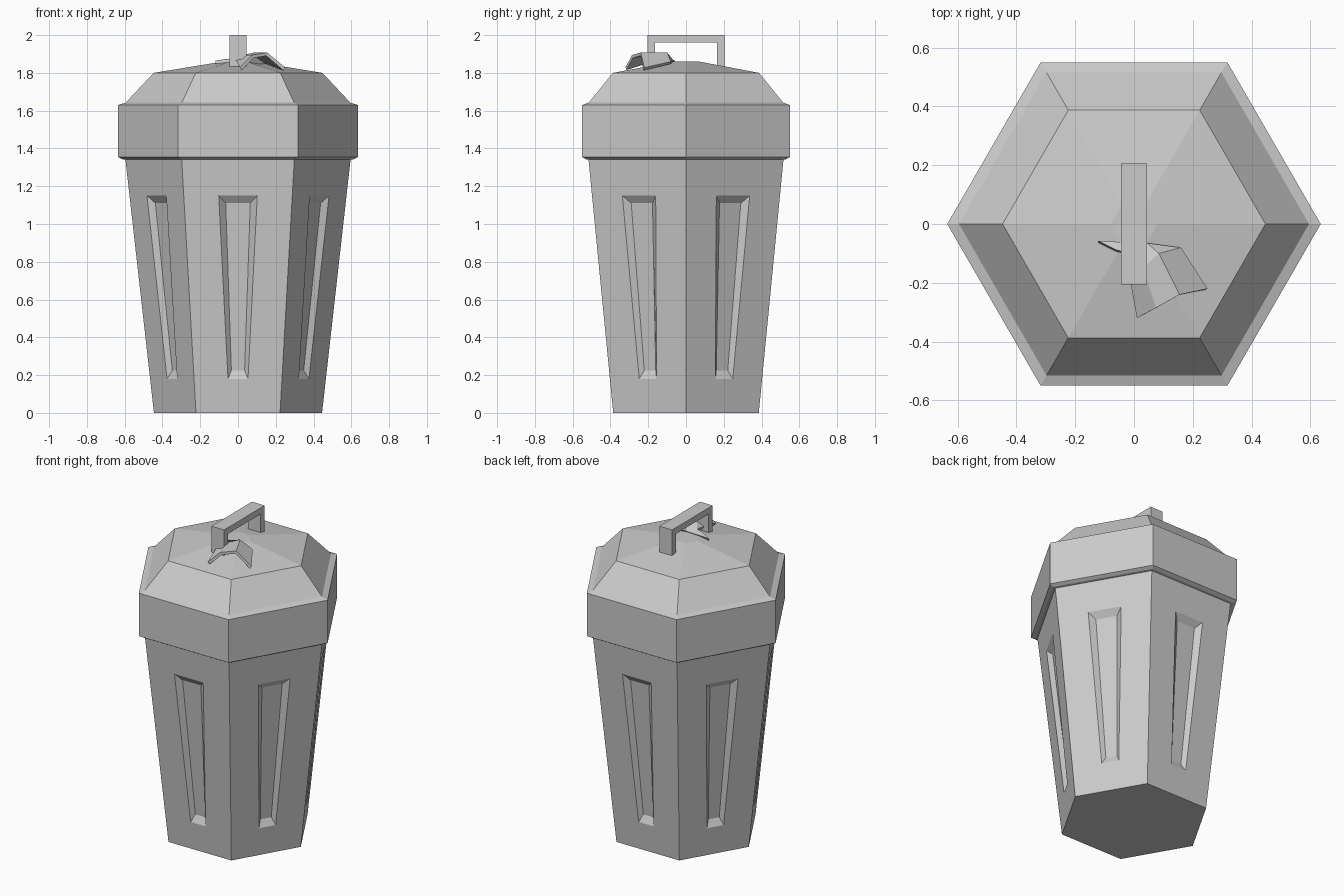
import bpy, bmesh, math
from mathutils import Vector

if "Cube" in bpy.data.objects:
    bpy.data.objects.remove(bpy.data.objects["Cube"])

grey = bpy.data.materials.new("grey metal")
grey.diffuse_color = (0.6, 0.6, 0.6, 1)
grey.use_nodes = True
grey.node_tree.nodes["Principled BSDF"].inputs["Base Color"].default_value = grey.diffuse_color


def make(name, verts, faces):
    me = bpy.data.meshes.new(name)
    me.from_pydata(verts, [], faces)
    bm = bmesh.new()
    bm.from_mesh(me)
    bmesh.ops.remove_doubles(bm, verts=bm.verts, dist=0.0005)
    bmesh.ops.recalc_face_normals(bm, faces=bm.faces)
    bm.to_mesh(me)
    bm.free()
    me.materials.append(grey)
    ob = bpy.data.objects.new(name, me)
    bpy.context.collection.objects.link(ob)
    return ob


def hex_ring(r, z):
    return [(r * math.cos(k * math.pi / 3), r * math.sin(k * math.pi / 3), z) for k in range(6)]


# tapered six-sided body with a sunken panel on each side
R0, R1, H = 0.445, 0.597, 1.35


def radius(z):
    return R0 + (R1 - R0) * z / H


verts, faces = [], []
for k in range(6):
    a = math.pi / 6 + k * math.pi / 3
    out = Vector((math.cos(a), math.sin(a), 0))
    side = Vector((-math.sin(a), math.cos(a), 0))
    base = len(verts)
    # each loop: half width and height at bottom and top, then depth
    for wb, zb, wt, zt, depth in ((R0 / 2, 0, R1 / 2, H, 0),
                                  (0.053, 0.18, 0.102, 1.15, 0),
                                  (0.035, 0.225, 0.065, 1.11, 0.026)):
        for u, z in ((-wb, zb), (wb, zb), (wt, zt), (-wt, zt)):
            p = out * (radius(z) * math.cos(math.pi / 6) - depth) + side * u
            verts.append((p.x, p.y, z))
    for l in (0, 4):
        for i in range(4):
            j = (i + 1) % 4
            faces.append([base + l + i, base + l + j, base + l + 4 + j, base + l + 4 + i])
    faces.append([base + 8 + i for i in range(4)])
faces.append([k * 12 for k in range(6)])
faces.append([k * 12 + 3 for k in range(6)])
make("bin_body", verts, faces)

# stepped hexagonal lid
profile = [(0.595, 1.34), (0.612, 1.343), (0.635, 1.355), (0.635, 1.63), (0.595, 1.642), (0.447, 1.80), (0.08, 1.86)]
verts, faces = [], []
for r, z in profile:
    verts += hex_ring(r, z)
for l in range(len(profile) - 1):
    for i in range(6):
        j = (i + 1) % 6
        faces.append([l * 6 + i, l * 6 + j, l * 6 + 6 + j, l * 6 + 6 + i])
faces += [list(range(6)), list(range(len(verts) - 6, len(verts)))]
make("lid", verts, faces)

# square handle bent from one strip
outline = [(-0.205, 1.82), (-0.205, 2.0), (0.205, 2.0), (0.205, 1.82),
           (0.165, 1.82), (0.165, 1.96), (-0.165, 1.96), (-0.165, 1.82)]
verts = [(x, y, z) for x in (-0.045, 0.045) for y, z in outline]
faces = [[i, (i + 1) % 8, 8 + (i + 1) % 8, 8 + i] for i in range(8)]
for o in (0, 8):
    faces += [[o, o + 1, o + 6, o + 7], [o + 1, o + 2, o + 5, o + 6], [o + 2, o + 3, o + 4, o + 5]]
make("handle", verts, faces)

# crumpled peel lying on the lid, with a ridge and three flaps
verts = [(0.085, -0.10, 1.908), (0.155, -0.24, 1.908),      # ridge
         (0.01, -0.32, 1.83), (-0.01, -0.21, 1.865),        # left flap
         (0.16, -0.08, 1.86), (0.25, -0.22, 1.828),         # right flap
         (0.045, -0.065, 1.865), (-0.01, -0.10, 1.88),      # back edge
         (-0.12, -0.058, 1.865), (-0.06, -0.088, 1.872),    # thin tail
         (0.075, -0.285, 1.895), (0.03, -0.15, 1.895)]
faces = [(0, 1, 5, 4), (0, 11, 10, 1), (11, 3, 2, 10), (0, 4, 6),
         (0, 6, 7, 11), (11, 7, 3), (7, 6, 8, 9)]
peel = make("peel", verts, faces)
bm = bmesh.new()
bm.from_mesh(peel.data)
if sum(f.normal.z for f in bm.faces) < 0:
    bmesh.ops.reverse_faces(bm, faces=bm.faces)
bm.to_mesh(peel.data)
bm.free()
thick = peel.modifiers.new("thickness", 'SOLIDIFY')
thick.thickness = 0.018
thick.offset = -1
